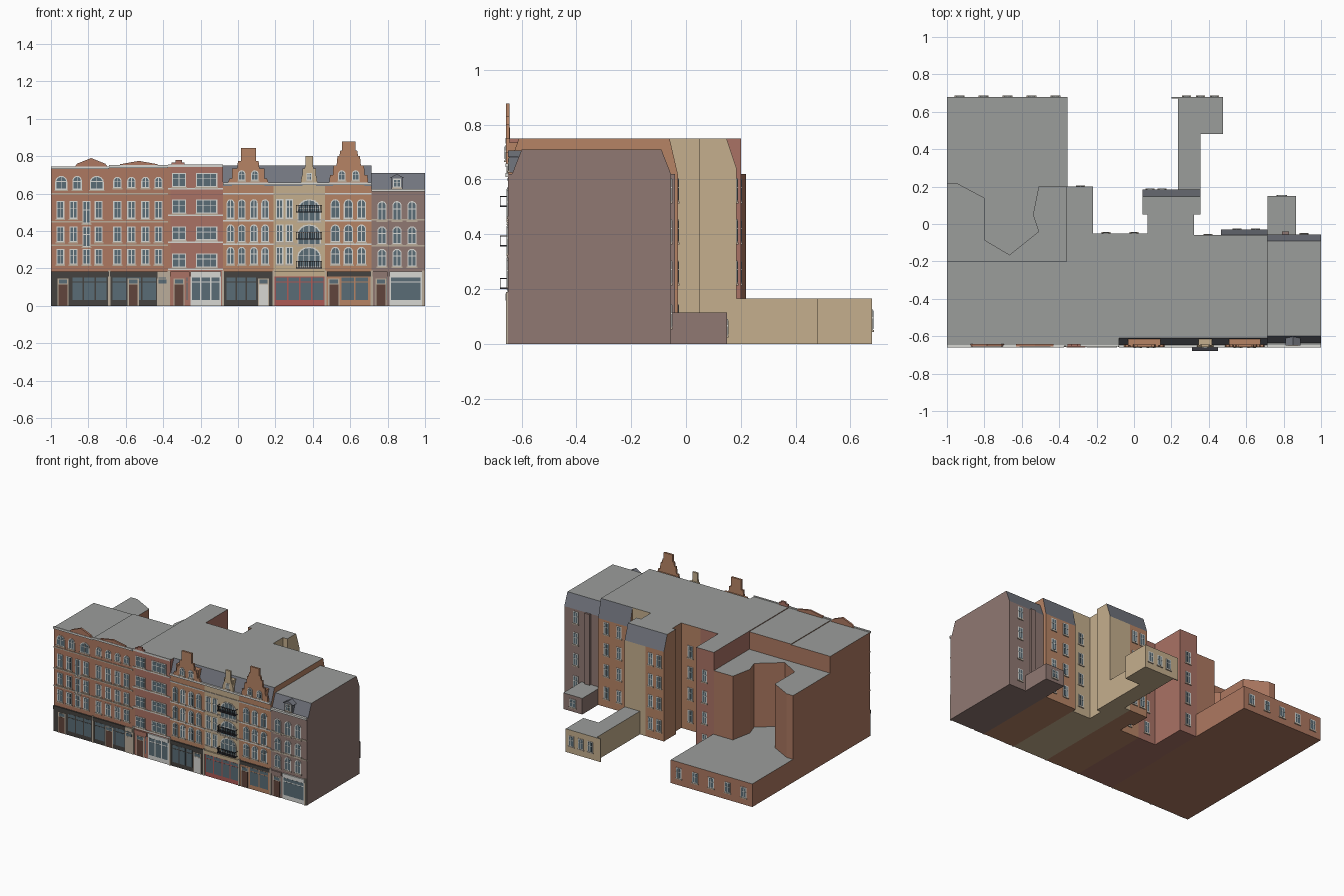
import bpy, bmesh, math
from mathutils import Vector

if "Cube" in bpy.data.objects:
    bpy.data.objects.remove(bpy.data.objects["Cube"])

COL = dict(brown=(.42, .19, .12), red=(.40, .17, .13), orange=(.47, .23, .13), beige=(.56, .43, .27),
           mauve=(.28, .19, .17), roof=(.33, .34, .33), slate=(.17, .18, .21), white=(.68, .68, .65),
           glass=(.10, .15, .18), dark=(.06, .055, .05), redpaint=(.42, .10, .09), wood=(.12, .06, .045),
           stone=(.5, .42, .33), iron=(.04, .04, .05))
MATS = {}
for k, c in COL.items():
    MATS[k] = bpy.data.materials.new(k)
    MATS[k].diffuse_color = (*c, 1)


def finish(name, bm, mats):
    bmesh.ops.recalc_face_normals(bm, faces=bm.faces)
    if len(mats) == 3:  # wall, flat roof, mansard slope
        for f in bm.faces:
            f.normal_update()
            f.material_index = 1 if f.normal.z > .9 else 2 if f.normal.z > .1 else 0
    me = bpy.data.meshes.new(name)
    bm.to_mesh(me)
    bm.free()
    for m in mats:
        me.materials.append(MATS[m])
    ob = bpy.data.objects.new(name, me)
    bpy.context.collection.objects.link(ob)


def sweep(bm, pts, vec):
    f = bm.faces.new([bm.verts.new(p) for p in pts])
    r = bmesh.ops.extrude_face_region(bm, geom=[f])
    bmesh.ops.translate(bm, vec=vec, verts=[v for v in r['geom'] if isinstance(v, bmesh.types.BMVert)])


def block(name, plan, h, mat, z0=0):
    bm = bmesh.new()
    sweep(bm, [(x, y, z0) for x, y in plan], (0, 0, h - z0))
    finish(name, bm, [mat, 'roof', 'slate'])


def rect(x0, x1, y0, y1):
    return [(x0, y0), (x1, y0), (x1, y1), (x0, y1)]


def profile(name, x0, x1, side, mat):
    bm = bmesh.new()
    sweep(bm, [(x0, y, z) for y, z in side], (x1 - x0, 0, 0))
    finish(name, bm, [mat, 'roof', 'slate'])


# Details are gathered into one mesh per part; a wall is (origin, direction along it)
PARTS = {}
FRONT = ((0, -.65), (1, 0))


def panel(part, mat, pts, d1=.003, wall=FRONT, d0=-.002):
    (ox, oy), (ux, uy) = wall
    nx, ny = uy, -ux
    bm = PARTS.setdefault((part, mat), bmesh.new())
    sweep(bm, [(ox + u * ux + d0 * nx, oy + u * uy + d0 * ny, z) for u, z in pts],
          Vector((nx, ny, 0)) * (d1 - d0))


def bar(part, mat, u0, u1, z0, z1, d1=.003, wall=FRONT, d0=-.002):
    panel(part, mat, rect(u0, u1, z0, z1), d1, wall, d0)


def window(u, w, z0, z1, cols=2, arch=False, wall=FRONT, prefix='', rows=(0, .6, 1)):
    def shape(g):
        a, b, top = u - w / 2 + g, u + w / 2 - g, z1 - g
        if not arch:
            return rect(a, b, z0 + g, top)
        r = (b - a) / 2
        rise = min(r, (z1 - z0) * .45)
        return [(a, z0 + g), (b, z0 + g)] + [(u + r * math.cos(t * math.pi / 8),
                top - rise + rise * math.sin(t * math.pi / 8)) for t in range(9)]
    panel(prefix + 'window_frames', 'white', shape(0), .003, wall)
    panel(prefix + 'window_glass', 'glass', shape(.006), .004, wall)
    for i in range(1, cols):
        c = u - w / 2 + w * i / cols
        bar(prefix + 'window_bars', 'white', c - .002, c + .002, z0 + .004, z1 - .004, .005, wall)
    m = z0 + (z1 - z0) * rows[1]
    bar(prefix + 'window_bars', 'white', u - w / 2 + .003, u + w / 2 - .003, m - .002, m + .002, .005, wall)
    bar(prefix + 'window_sills', 'stone', u - w / 2 - .004, u + w / 2 + .004, z0 - .007, z0, .006, wall)


# Left pair of houses: front range, lower wings around a light well, single-storey rear
block('house_a', rect(-1, -.69, -.65, -.2), .74, 'brown')
block('house_b', rect(-.69, -.36, -.65, -.2), .745, 'brown')
block('rear_wings', [(-1, -.2), (-.36, -.2), (-.36, .2), (-.51, .2), (-.54, .05), (-.51, -.04), (-.665, -.165),
                     (-.69, -.15), (-.8, -.085), (-.8, .14), (-.95, .22), (-1, .22)], .62, 'brown')
block('rear_low_a', rect(-1, -.69, -.2, .68), .165, 'brown')
block('rear_low_b', rect(-.69, -.355, -.2, .68), .165, 'brown')
# Red house with rear wing
block('house_c', [(-.36, -.65), (-.08, -.65), (-.08, -.05), (-.22, -.05), (-.22, .2), (-.36, .2)], .75, 'red')
# Mansard houses
front = [(-.61, .75), (-.65, .64), (-.65, 0)]
profile('house_d', -.08, .19, [(-.05, 0), (-.05, .75)] + front, 'orange')
profile('house_e', .19, .465, [(-.06, 0), (-.06, .75)] + front, 'beige')
profile('house_f', .465, .715, [(-.03, 0), (-.03, .62), (-.06, .75)] + front, 'orange')
profile('house_g', .715, 1, [(-.055, 0), (-.055, .62), (-.09, .71), (-.6, .71), (-.635, .62), (-.65, .62), (-.65, 0)], 'mauve')
rear = [(.185, 0), (.185, .64), (.148, .75), (.05, .75), (.05, 0)]
profile('rear_wing_d', .045, .19, rear, 'orange')
profile('rear_wing_e', .19, .355, rear, 'beige')
block('rear_link_d', rect(.072, .19, -.06, .06), .75, 'orange')
block('rear_link_e', rect(.19, .32, -.07, .06), .75, 'beige')
block('rear_low_e', [(.235, .18), (.355, .18), (.355, .48), (.475, .48), (.475, .68), (.235, .68)], .165, 'beige')
block('rear_low_wall', rect(.2, .235, .672, .68), .165, 'beige')
block('rear_low_g', rect(.715, .865, -.06, .15), .115, 'mauve')

# Front windows
ROWS = [(.22, .305), (.34, .425), (.465, .56)]
for z0, z1 in ROWS:
    for x in (-.95, -.88, -.81, -.745):
        tall = x == -.81 and z0 > .3
        window(x, .043, z0 - (.025 if tall else 0), z1)
    for x in (-.645, -.57, -.495, -.425):
        window(x, .045, z0, z1)
    for x in (-.04, .02, .085, .145):
        window(x, .042, z0, z1 + .01, arch=True)
    for x in (.222, .275):
        window(x, .04, z0, z1 + .01)
    window(.38, .125, z0 - .015, z1 + .01, 4, True)
    for x in (.52, .59, .66):
        window(x, .05, z0, z1 + .01, arch=True)
    for x in (.77, .85, .93):
        window(x, .05, z0 - .01, z1, arch=True)
for x, w in ((-.945, .065), (-.86, .05), (-.755, .075)):
    window(x, w, .62, .695, 2, True)
for x in (-.645, -.57, -.495, -.425):
    window(x, .045, .63, .69, 2, True)
for z in (.205, .35, .493, .635):
    window(-.315, .075, z, z + .075, 2)
    window(-.168, .115, z, z + .075, 3)

# Balconies on the beige house
for z in (.2, .355, .5):
    bar('balcony_slabs', 'iron', .31, .45, z, z + .005, .028)
    bar('balcony_rails', 'iron', .31, .45, z + .036, z + .04, .03, d0=.027)
    for i in range(15):
        bar('balcony_rails', 'iron', .31 + i * .0098, .3125 + i * .0098, z, z + .038, .03, d0=.0275)
    for x in (.31, .448):
        bar('balcony_rails', 'iron', x, x + .002, z + .036, z + .04, .03)

# Cornices and string courses
for x0, x1, z, d in ((-1, -.69, .732, .009), (-.69, -.375, .738, .009), (-.375, -.08, .742, .006), (-.08, .19, .645, .009),
                     (.19, .465, .645, .009), (.465, .715, .645, .009), (.715, 1, .61, .01)):
    bar('cornices', 'white', x0, x1, z, z + .014, d)
for x0, x1, zs, m in ((-1, -.375, (.325, .45, .6), 'stone'), (-.375, -.08, (.195, .34, .483, .625), 'white'),
                      (-.08, .19, (.33, .455, .6), 'white'), (.19, .465, (.33, .46, .6), 'stone'),
                      (.465, .715, (.33, .455, .6), 'white'), (.715, 1, (.32, .46), 'stone')):
    for z in zs:
        bar('string_courses', m, x0, x1, z - .004, z + .004, .004)

# Parapet pediments
panel('pediments', 'brown', [(-.875, .74), (-.695, .74), (-.71, .76), (-.785, .79), (-.86, .76)], .006, d0=-.008)
panel('pediments', 'brown', [(-.43, .745), (-.43, .757), (-.53, .775), (-.63, .757), (-.63, .745)], .006, d0=-.008)
panel('pediments', 'red', [(-.355, .75), (-.285, .75), (-.285, .767), (-.3, .767), (-.3, .78), (-.335, .78),
                           (-.335, .767), (-.355, .767)], .006, d0=-.008)


# Stepped gables, with dormer cheeks running back into the mansard
def gable(mat, x, half):
    pts = [(x + u, z) for u, z in half] + [(x - u, z) for u, z in reversed(half)]
    panel('gables', mat, pts, .008, d0=-.006)
    w = half[0][0] * .8
    bar('gable_dormers', mat, x - w, x + w, .63, .735, .0, d0=-.045)


gable('orange', .055, [(.11, .655), (.1, .68), (.085, .68), (.075, .73), (.06, .73), (.055, .775), (.04, .775), (.04, .845)])
gable('beige', .38, [(.045, .655), (.04, .69), (.028, .72), (.02, .75), (.02, .8)])
gable('orange', .592, [(.105, .655), (.1, .7), (.085, .7), (.08, .75), (.065, .75), (.06, .8), (.05, .8), (.045, .83),
                       (.035, .83), (.035, .878)])
GW = ((0, -.658), (1, 0))
for x in (.02, .09, .555, .629):
    window(x, .04, .67, .725, arch=True, wall=GW, prefix='gable_')
window(.38, .03, .67, .71, wall=GW, prefix='gable_')

# Dormer on the right-hand house
bar('dormer', 'slate', .82, .88, .625, .685, -.005, d0=-.05)
panel('dormer_roof', 'slate', [(.81, .683), (.89, .683), (.85, .705)], 0, d0=-.05)
window(.85, .045, .632, .68, wall=((0, -.645), (1, 0)), prefix='dormer_')


# Shopfronts: surround, fascia, stallriser, panes, door
def shop(x0, x1, mat, panes, g0, g1, door=None, dmat='wood', fascia=None):
    bar('shop_surrounds', mat, x0, x1, 0, .165, .003)
    bar('shop_fascias', fascia or mat, x0, x1, .158, .183, .009)
    w = (g1 - g0) / panes
    for i in range(panes):
        a = g0 + i * w
        bar('shop_glass', 'glass', a + .004, a + w - .004, .03, .125, .004)
        bar('shop_transoms', 'glass', a + .004, a + w - .004, .131, .152, .004)
    if door:
        bar('shop_door_frames', 'stone', door - .03, door + .03, 0, .145, .005)
        bar('shop_doors', dmat, door - .024, door + .024, .003, .115, .006)
        bar('shop_door_lights', 'glass', door - .022, door + .022, .12, .14, .006)


shop(-1, -.69, 'dark', 3, -.89, -.7, -.935)
shop(-.685, -.43, 'dark', 3, -.675, -.435, -.56)
shop(-.43, -.375, 'stone', 1, -.43, -.38, -.403, 'stone')
shop(-.36, -.26, 'red', 1, -.28, -.265, -.315, 'wood', 'red')
shop(-.255, -.09, 'white', 3, -.25, -.095)
shop(-.075, .185, 'dark', 3, -.065, .1, .137, 'white')
shop(.195, .465, 'redpaint', 4, .2, .46, None, fascia='beige')
shop(.475, .71, 'orange', 2, .55, .7, .512, 'wood', 'dark')
shop(.72, .8, 'mauve', 1, .79, .8, .765)
shop(.81, .985, 'white', 1, .815, .98)
for x in (-.688, -.37, -.08, .19, .468, .715, .99):
    bar('shop_pilasters', 'stone', x - .006, x + .006, 0, .19, .008)

# Rear and side windows
def back(y):
    return ((0, y), (-1, 0))


for z in (.06, .22, .37, .52):
    for x, y in ((.91, -.055), (.65, -.03), (.55, -.03), (.15, .185), (.085, .185), (0, -.05), (-.15, -.05),
                 (-.287, .2), (.395, -.06)):
        window(-x, .04, z, z + .085, wall=back(y), prefix='rear_')
for i in range(5):
    window(.42 + i * .128, .045, .05, .125, wall=back(.68), prefix='rear_')
for x in (.43, .355, .28):
    window(-x, .04, .05, .125, wall=back(.68), prefix='rear_')
window(-.79, .05, .03, .09, wall=back(.15), prefix='rear_')
bar('rear_flue', 'mauve', -.83, -.79, .1, .62, .015, back(-.055))

for (part, mat), bm in PARTS.items():
    finish(part + '_' + mat, bm, [mat])

for m in bpy.data.materials:
    if m.users and not m.is_grease_pencil:
        m.use_nodes = True
        m.node_tree.nodes["Principled BSDF"].inputs["Base Color"].default_value = m.diffuse_color
